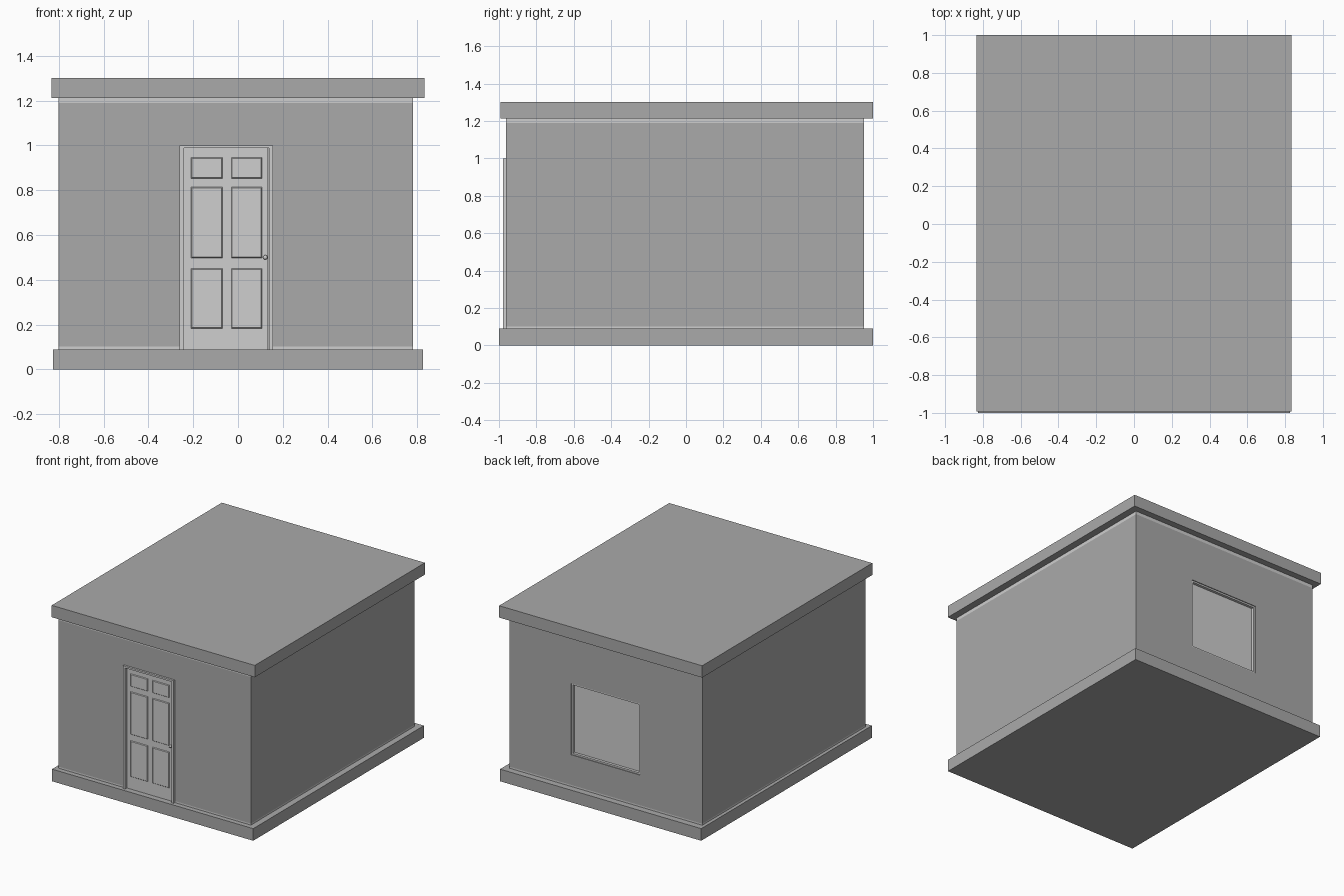
import bpy, bmesh
from mathutils import Vector, Matrix

cube = bpy.data.objects.get("Cube")
if cube:
    bpy.data.objects.remove(cube, do_unlink=True)


def material(name, v):
    m = bpy.data.materials.new(name)
    m.use_nodes = True
    m.diffuse_color = (v, v, v, 1)
    m.node_tree.nodes["Principled BSDF"].inputs["Base Color"].default_value = (v, v, v, 1)
    return m


GREY = material("wall grey", 0.4)
LIGHT = material("light trim", 0.62)


def make(name, bm, *mats):
    bmesh.ops.recalc_face_normals(bm, faces=bm.faces)
    me = bpy.data.meshes.new(name)
    bm.to_mesh(me)
    bm.free()
    ob = bpy.data.objects.new(name, me)
    bpy.context.collection.objects.link(ob)
    for m in mats:
        me.materials.append(m)
    return ob


def add_box(bm, x, y, z):
    lo, hi = Vector((x[0], y[0], z[0])), Vector((x[1], y[1], z[1]))
    bmesh.ops.create_cube(bm, size=1, matrix=Matrix.Translation((lo + hi) / 2)
                          @ Matrix.Diagonal((*(hi - lo), 1)))


def box(name, x, y, z, *mats):
    bm = bmesh.new()
    add_box(bm, x, y, z)
    return make(name, bm, *mats)


def cut(target, x, y, z):
    cutter = box("opening_cutter", x, y, z, GREY)
    cutter.hide_render = True
    mod = target.modifiers.new("opening", "BOOLEAN")
    mod.operation = "DIFFERENCE"
    mod.solver = "EXACT"
    mod.object = cutter
    bpy.context.view_layer.objects.active = target
    bpy.ops.object.modifier_apply(modifier=mod.name)
    bpy.data.objects.remove(cutter, do_unlink=True)


# Slabs
box("base_slab", (-0.825, 0.825), (-1, 1), (0, 0.09), GREY)
box("roof_slab", (-0.833, 0.833), (-0.993, 1), (1.212, 1.3), GREY)

# Walls with light bands along the top and bottom
front, back = -0.963, 0.952
bm = bmesh.new()
add_box(bm, (-0.8, 0.78), (front, back), (0.09, 1.212))
for z in (0.102, 1.188):
    bmesh.ops.bisect_plane(bm, geom=bm.verts[:] + bm.edges[:] + bm.faces[:],
                           plane_co=(0, 0, z), plane_no=(0, 0, 1))
for f in bm.faces:
    f.material_index = 0 if 0.102 < f.calc_center_median().z < 1.188 else 1
walls = make("walls", bm, GREY, LIGHT)
door_x, door_top = (-0.241, 0.138), 0.987
win_x, win_z = (-0.288, 0.278), (0.325, 0.855)
cut(walls, door_x, (front - 0.1, front + 0.03), (0, door_top))
cut(walls, win_x, (back - 0.035, back + 0.1), win_z)

# Door frame: two jambs and a head
bm = bmesh.new()
frame_y = (-0.978, front + 0.01)
add_box(bm, (-0.26, door_x[0]), frame_y, (0.09, 1.0))
add_box(bm, (door_x[1], 0.156), frame_y, (0.09, 1.0))
add_box(bm, door_x, frame_y, (door_top, 1.0))
make("door_frame", bm, LIGHT)

# Door leaf: a grid whose panel cells are sunk with a raised field
xs = [door_x[0], -0.21, -0.07, -0.03, 0.107, door_x[1] - 0.004]
zs = [0.09, 0.183, 0.45, 0.497, 0.813, 0.853, 0.946, door_top]
bm = bmesh.new()
grid = [[bm.verts.new((x, front + 0.006, z)) for x in xs] for z in zs]
panels = []
for r in range(len(zs) - 1):
    for c in range(len(xs) - 1):
        f = bm.faces.new((grid[r][c], grid[r][c + 1], grid[r + 1][c + 1], grid[r + 1][c]))
        if r % 2 and c % 2:
            panels.append(f)
for width, depth in ((0.006, -0.008), (0.006, 0.005)):
    bmesh.ops.inset_individual(bm, faces=panels, thickness=width, depth=depth)
make("door_leaf", bm, LIGHT)

# Door knob
bm = bmesh.new()
spot = Matrix.Translation((0.122, front - 0.004, 0.5))
bmesh.ops.create_uvsphere(bm, u_segments=16, v_segments=10, radius=0.01, matrix=spot)
knob = make("door_knob", bm, LIGHT)
knob.data.shade_smooth()

# Window frame and recessed pane
bm = bmesh.new()
w = 0.012
sides_y = (back - 0.03, back - 0.006)
for x in ((win_x[0], win_x[0] + w), (win_x[1] - w, win_x[1])):
    add_box(bm, x, sides_y, win_z)
for z in ((win_z[0], win_z[0] + w), (win_z[1] - w, win_z[1])):
    add_box(bm, (win_x[0] + w, win_x[1] - w), sides_y, z)
make("window_frame", bm, LIGHT)
box("window_pane", win_x, (back - 0.034, back - 0.026), win_z, LIGHT)
